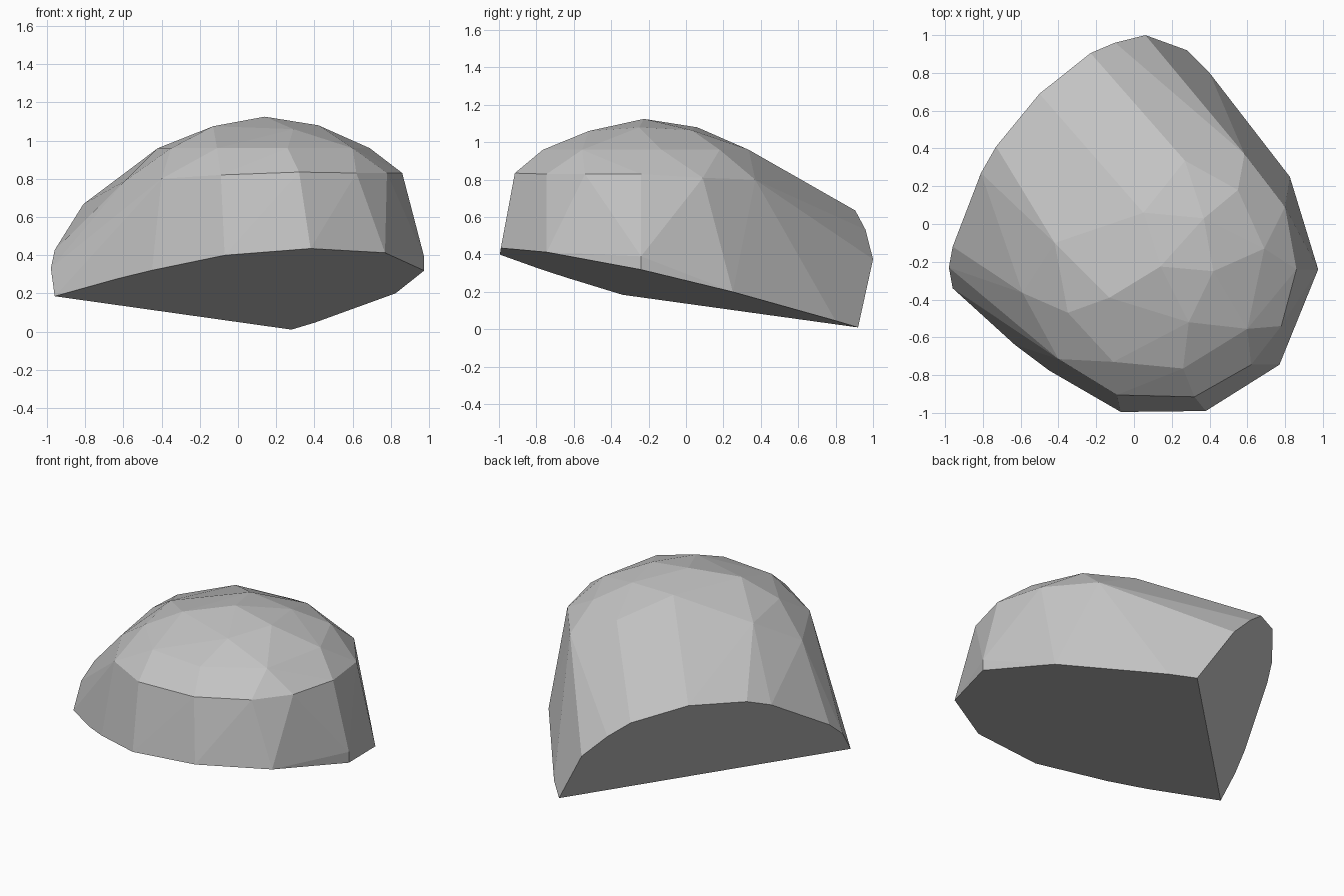
import bpy, bmesh, math

# Cut planes as (base, x slope, y slope): z = base + sx*x + sy*y
UNDERSIDE = (0.188, 0.0806, -0.218)
SPLIT = (-0.65, -1.259, 1.10)


def on_plane(plane, outline):
    a, b, c = plane
    return [(x, y, a + b * x + c * y) for x, y in outline]


# Outline of the tilted flat underside
points = on_plane(UNDERSIDE, [
    (-0.96, -0.34), (-0.63, -0.64), (-0.45, -0.775), (-0.07, -0.995),
    (0.38, -0.99), (0.77, -0.745), (0.975, -0.24), (0.825, 0.25),
    (0.40, 0.80), (0.28, 0.92)])

# Outline of the flat split face at the back left
points += on_plane(SPLIT, [
    (-0.98, -0.23), (-0.96, -0.12), (-0.90, 0.04), (-0.81, 0.27),
    (-0.73, 0.41), (-0.50, 0.69), (-0.23, 0.905), (-0.10, 0.96),
    (0.06, 1.0)])

# Facet corners of the dome: shoulder ring, upper ring, crown
points += [
    (-0.59, -0.365, 0.79), (-0.40, -0.715, 0.80), (-0.09, -0.905, 0.82),
    (0.32, -0.915, 0.835), (0.62, -0.745, 0.83), (0.78, -0.54, 0.83),
    (0.86, -0.24, 0.83), (0.80, 0.09, 0.81), (0.585, 0.37, 0.80),
    (0.975, -0.24, 0.39),
    (-0.42, -0.10, 0.96), (-0.35, -0.47, 0.96), (-0.11, -0.73, 0.96),
    (0.26, -0.765, 0.96), (0.60, -0.555, 0.96), (0.69, -0.13, 0.96),
    (0.55, 0.18, 0.96), (0.27, 0.335, 0.96),
    (-0.13, -0.39, 1.075), (0.29, -0.52, 1.06), (0.42, -0.25, 1.08),
    (0.37, 0.03, 1.065), (0.05, 0.06, 1.08), (0.14, -0.225, 1.125)]

# Rock: the faceted solid wrapped around those corners
bm = bmesh.new()
for p in points:
    bm.verts.new(p)
hull = bmesh.ops.convex_hull(bm, input=bm.verts[:])
loose = [v for v in bm.verts if not v.link_faces]
bmesh.ops.delete(bm, geom=loose, context='VERTS')
bmesh.ops.dissolve_limit(bm, angle_limit=math.radians(1.5),
                         verts=bm.verts[:], edges=bm.edges[:])
bmesh.ops.recalc_face_normals(bm, faces=bm.faces[:])

mesh = bpy.data.meshes.new("rock")
bm.to_mesh(mesh)
bm.free()
rock = bpy.data.objects.new("rock", mesh)
bpy.context.collection.objects.link(rock)

stone = bpy.data.materials.new("grey stone")
stone.diffuse_color = (0.55, 0.55, 0.55, 1)
mesh.materials.append(stone)
